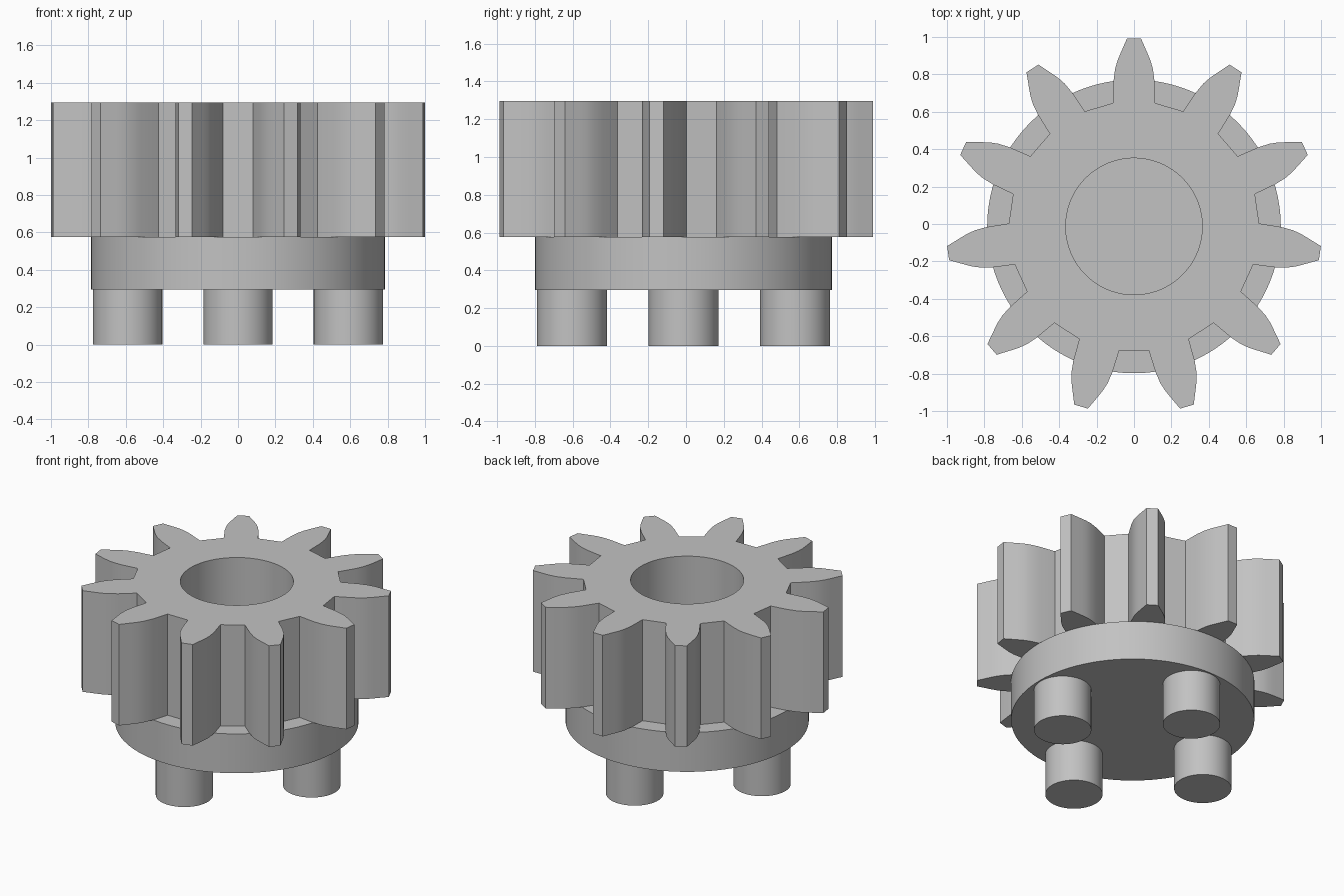
import bpy
import bmesh
from math import sin, cos, tau, pi, atan2, hypot, radians

cube = bpy.data.objects.get("Cube")
if cube:
    bpy.data.objects.remove(cube, do_unlink=True)

CENTRE_Y = -0.013
TEETH = 11
PITCH = tau / TEETH
BORE_RADIUS = 0.365
BORE_STEPS = 8          # bore segments per tooth
GEAR_BOTTOM, GEAR_TOP = 0.575, 1.295

grey = bpy.data.materials.new("plain grey")
grey.use_nodes = True
colour = (0.54, 0.54, 0.54, 1)
grey.diffuse_color = colour
grey.node_tree.nodes["Principled BSDF"].inputs["Base Color"].default_value = colour


def finish(obj, name):
    """Name, colour and shade a part."""
    obj.name = name
    obj.data.name = name
    obj.data.materials.append(grey)
    bpy.ops.object.select_all(action="DESELECT")
    obj.select_set(True)
    bpy.context.view_layer.objects.active = obj
    bpy.ops.object.shade_smooth_by_angle(angle=radians(30))


def cylinder(name, radius, bottom, top, x=0, y=0, sides=64):
    bpy.ops.mesh.primitive_cylinder_add(
        vertices=sides, radius=radius, depth=top - bottom,
        location=(x, CENTRE_Y + y, (bottom + top) / 2))
    finish(bpy.context.object, name)


# Gear: half-tooth flank as (half width, distance from axis), root to tip
flank = [(0.111, 0.66), (0.109, 0.78), (0.101, 0.843),
         (0.089, 0.885), (0.073, 0.924), (0.038, 1.004)]
half = [(atan2(w, d), hypot(w, d)) for w, d in flank]
tooth = [(-a, r) for a, r in half] + [(a, r) for a, r in reversed(half)]

bm = bmesh.new()
rims = []
for z in (GEAR_BOTTOM, GEAR_TOP):
    def ring(polar):
        return [bm.verts.new((r * cos(a), r * sin(a), z)) for a, r in polar]

    outer = ring([(pi / 2 + k * PITCH + a, r)
                  for k in range(TEETH) for a, r in tooth])
    start = pi / 2 + tooth[0][0]
    inner = ring([(start + i * PITCH / BORE_STEPS, BORE_RADIUS)
                  for i in range(TEETH * BORE_STEPS)])
    rims.append((outer, inner))

    # One flat sector per tooth
    n = len(tooth)
    for k in range(TEETH):
        edge = [outer[(k * n + i) % len(outer)] for i in range(n + 1)]
        arc = [inner[(k * BORE_STEPS + i) % len(inner)]
               for i in range(BORE_STEPS + 1)]
        bm.faces.new(edge + arc[::-1])

# Tooth walls and bore wall
for low, high in zip(*rims):
    for i in range(len(low)):
        j = (i + 1) % len(low)
        bm.faces.new((low[i], low[j], high[j], high[i]))
bmesh.ops.recalc_face_normals(bm, faces=bm.faces)

mesh = bpy.data.meshes.new("gear")
bm.to_mesh(mesh)
bm.free()
gear = bpy.data.objects.new("gear", mesh)
gear.location.y = CENTRE_Y
bpy.context.collection.objects.link(gear)
finish(gear, "gear")

# Carrier disc under the gear
cylinder("carrier_disc", 0.785, 0.295, GEAR_BOTTOM, sides=96)

# Four pegs under the disc
for name, x, y in (("left", 1, 0), ("back", 0, 1), ("right", -1, 0), ("front", 0, -1)):
    cylinder(name + "_peg", 0.185, 0, 0.295, x * 0.59, y * 0.59)
